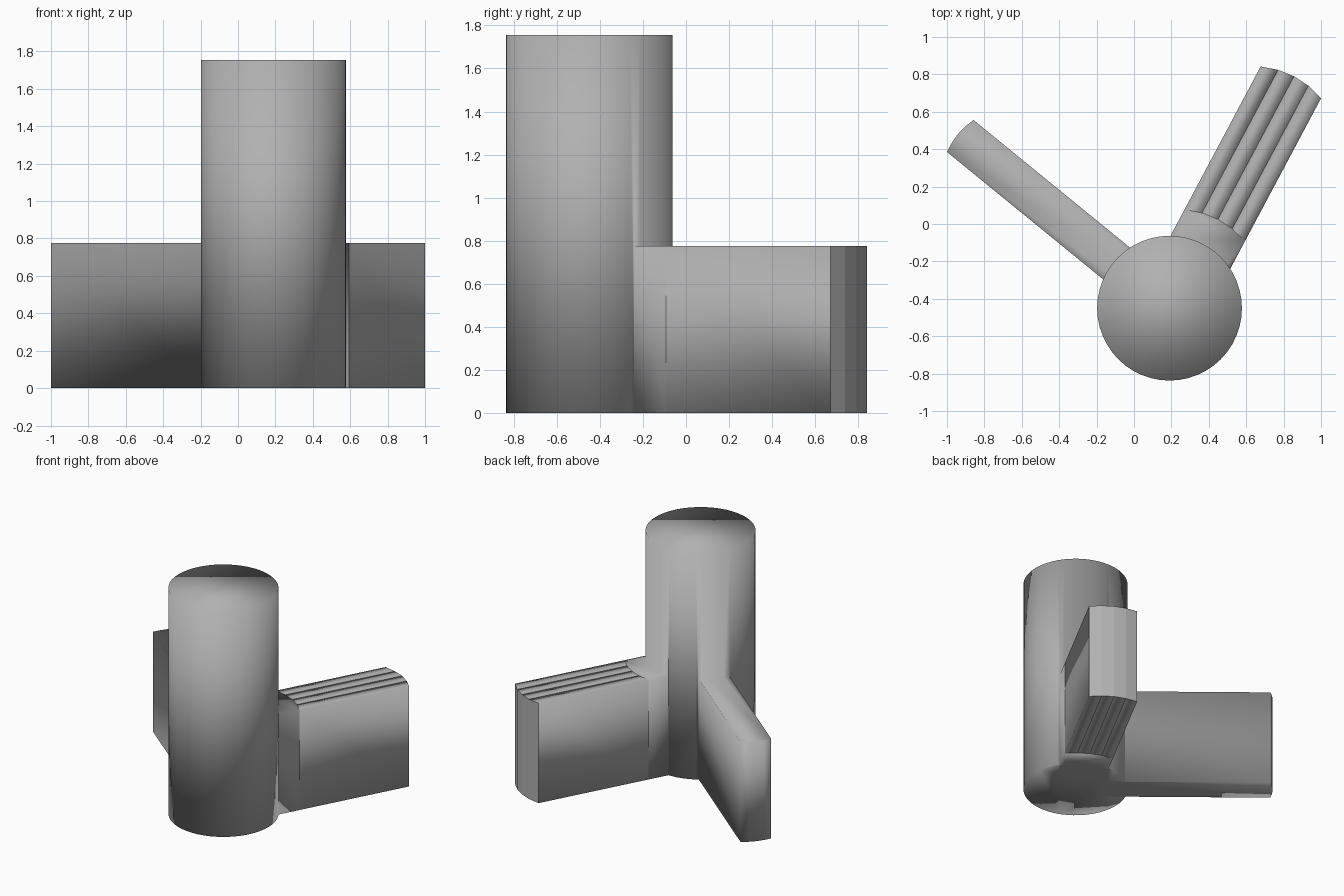
import bpy, bmesh
from mathutils import Vector

if "Cube" in bpy.data.objects:
    bpy.data.objects.remove(bpy.data.objects["Cube"])

ARM_HEIGHT = 0.775
grey = bpy.data.materials.new("dark_grey")
grey.diffuse_color = (0.44, 0.44, 0.44, 1)
grey.use_nodes = True
grey.node_tree.nodes["Principled BSDF"].inputs["Base Color"].default_value = grey.diffuse_color


def arc(a, b, out, bulge, segments):
    """Points from a to b, bowed towards out."""
    a, b, out = Vector(a), Vector(b), Vector(out).normalized()
    points = []
    for i in range(segments + 1):
        t = i / segments
        points.append(a.lerp(b, t) + out * bulge * 4 * t * (1 - t))
    return points


def prisms(name, outlines, height, flat_sides=()):
    """One smooth object of upright prisms; the listed sides get hard edges."""
    bm = bmesh.new()
    hard = []
    for outline in outlines:
        low = [bm.verts.new((p.x, p.y, 0)) for p in outline]
        high = [bm.verts.new((p.x, p.y, height)) for p in outline]
        bm.faces.new(low)
        bm.faces.new(high)
        for i in range(len(low)):
            j = (i + 1) % len(low)
            face = bm.faces.new((low[i], low[j], high[j], high[i]))
            if i in flat_sides:
                hard.append(face)
    bmesh.ops.recalc_face_normals(bm, faces=bm.faces)
    for face in bm.faces:
        face.smooth = True
    for face in hard:
        for edge in face.edges:
            edge.smooth = False
    mesh = bpy.data.meshes.new(name)
    bm.to_mesh(mesh)
    bm.free()
    mesh.materials.append(grey)
    obj = bpy.data.objects.new(name, mesh)
    bpy.context.collection.objects.link(obj)
    return obj


# Tall round column, smooth over the rims
bpy.ops.mesh.primitive_cylinder_add(vertices=48, radius=0.387, depth=1.755,
                                    location=(0.19, -0.45, 0.8775))
column = bpy.context.object
column.name = "column_with_arms"
column.data.materials.append(grey)
bpy.ops.object.shade_smooth()

# Narrow arm with a bowed end
out = Vector((-0.775, 0.632))
end = arc((-1.0, 0.385), (-0.858, 0.556), out, 0.016, 4)
narrow_arm = prisms("narrow_arm", [end + [end[-1] - out * 1.25, end[0] - out * 1.25]], ARM_HEIGHT)

# Wide arm: four parallel strips in front of a root block
out = Vector((0.47, 0.883))
end = arc((0.677, 0.842), (1.0, 0.672), out, 0.037, 4)
start = [p - out * 0.866 for p in end]
strips = [[start[i], end[i], end[i + 1], start[i + 1]] for i in range(4)]
prisms("wide_arm_strips", strips, ARM_HEIGHT, flat_sides=(1, 3))
root = prisms("wide_arm_root", [start + [start[-1] - out * 0.3, start[0] - out * 0.3]], ARM_HEIGHT)

# Fuse the arms into the column so the shading flows across the joints
for part in (narrow_arm, root):
    fuse = column.modifiers.new("fuse_" + part.name, 'BOOLEAN')
    fuse.operation = 'UNION'
    fuse.solver = 'EXACT'
    fuse.object = part
bpy.context.view_layer.objects.active = column
for fuse in list(column.modifiers):
    bpy.ops.object.modifier_apply(modifier=fuse.name)
for part in (narrow_arm, root):
    bpy.data.objects.remove(part)
